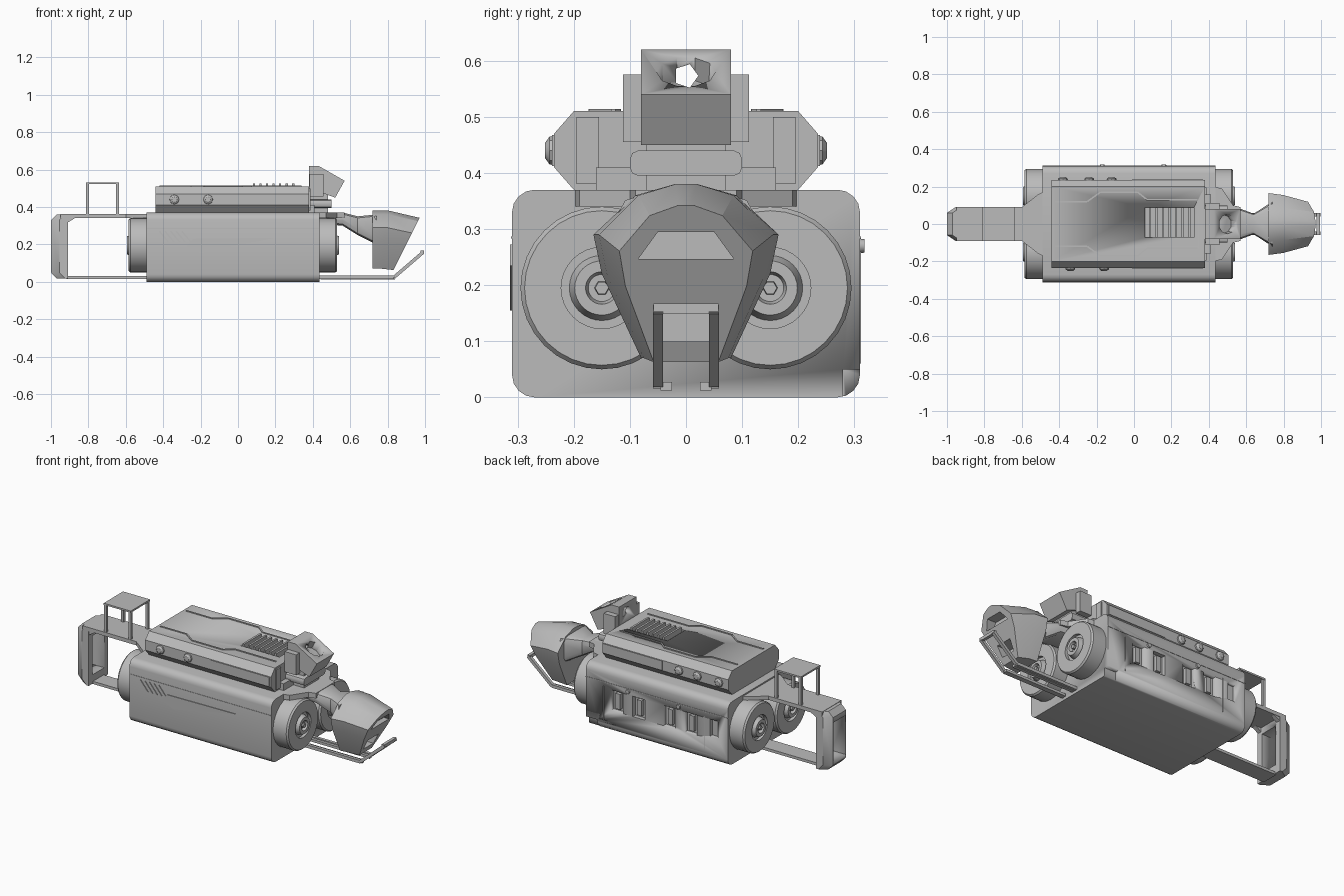
import bpy, bmesh, math
from mathutils import Vector, Matrix

old = bpy.data.objects.get("Cube")
if old:
    bpy.data.objects.remove(old)

GREY = (0.5, 0.5, 0.5, 1)
mat = bpy.data.materials.new("light_grey")
mat.use_nodes = True
mat.diffuse_color = GREY
mat.node_tree.nodes["Principled BSDF"].inputs["Base Color"].default_value = GREY

# Shared dimensions
REAR, FRONT, SIDE, DECK = -0.49, 0.435, 0.31, 0.37
POD_REAR, POD_FRONT, POD_SIDE, POD_TOP = -0.44, 0.38, 0.235, 0.51
WHEEL_Z, WHEEL_Y, WHEEL_R, WHEEL_DEPTH = 0.195, 0.15, 0.145, 0.095
TAIL_END, TAIL_INNER, TAIL_SIDE = -1, -0.91, 0.09
THIN = 0.008


def select(ob):
    bpy.ops.object.select_all(action='DESELECT')
    ob.select_set(True)
    bpy.context.view_layer.objects.active = ob


def loft(name, rings):
    """Skin closed rings of equal length and cap both ends."""
    bm = bmesh.new()
    loops = [[bm.verts.new(point) for point in ring] for ring in rings]
    for a, b in zip(loops, loops[1:]):
        for i in range(len(a)):
            bm.faces.new((a[i - 1], a[i], b[i], b[i - 1]))
    bm.faces.new(loops[0])
    bm.faces.new(loops[-1])
    bmesh.ops.recalc_face_normals(bm, faces=bm.faces)
    mesh = bpy.data.meshes.new(name)
    bm.to_mesh(mesh)
    bm.free()
    mesh.materials.append(mat)
    ob = bpy.data.objects.new(name, mesh)
    bpy.context.collection.objects.link(ob)
    select(ob)
    bpy.ops.object.shade_smooth_by_angle(angle=math.radians(30))
    return ob


def prism(name, axis, outline, start, end):
    """Extrude a flat outline along one axis."""
    k = 'xyz'.index(axis)
    return loft(name, [[p[:k] + (t,) + p[k:] for p in outline] for t in (start, end)])


def box(name, left, right, near, far, low, high):
    return prism(name, 'z', [(left, near), (right, near), (right, far), (left, far)], low, high)


def slab(name, left, right, half_width, low, high):
    return box(name, left, right, -half_width, half_width, low, high)


def block(name, centre, size):
    """Cube of one size around a point, stretched per axis."""
    (x, y, z), (w, d, h) = centre, size
    return box(name, x - w / 2, x + w / 2, y - d / 2, y + d / 2, z - h / 2, z + h / 2)


def beams(name, path, thick):
    """Chain of square bars along a path."""
    for start, end in zip(path, path[1:]):
        p, q = Vector(start), Vector(end)
        turn = (q - p).to_track_quat('Z', 'Y')
        rim = [turn @ Vector((a * thick / 2, b * thick / 2, 0)) for a, b in ((1, 1), (-1, 1), (-1, -1), (1, -1))]
        loft(name, [[c + corner for corner in rim] for c in (p, q)])


def lathe(name, at, direction, steps, seg):
    """Turned part: steps are (distance, radius) along a direction."""
    turn = Matrix.Translation(at) @ Vector(direction).to_track_quat('Z', 'Y').to_matrix().to_4x4()
    angles = [i * math.tau / seg for i in range(seg)]
    return loft(name, [[turn @ Vector((r * math.cos(a), r * math.sin(a), t)) for a in angles] for t, r in steps])


def mirrored(half):
    return half + [(-y, z) for y, z in reversed(half)]


def rounded(side, low, high, round_y, round_z, steps):
    """Upright section with rounded or, at one step, bevelled corners."""
    half = []
    for sign, z in ((-1, low + round_z), (1, high - round_z)):
        arc = [i / steps * math.pi / 2 for i in range(steps + 1)]
        for a in (arc if sign > 0 else arc[::-1]):
            half.append((side - round_y + round_y * math.cos(a), z + sign * round_z * math.sin(a)))
    return mirrored(half)


def cut(ob, cutter):
    cutter.hide_render = True
    mod = ob.modifiers.new("cut", 'BOOLEAN')
    mod.operation, mod.solver, mod.object = 'DIFFERENCE', 'EXACT', cutter
    select(ob)
    bpy.ops.object.modifier_apply(modifier=mod.name)
    bpy.data.objects.remove(cutter)


# Main body with rounded long edges
body = prism("body", 'x', rounded(SIDE, 0, DECK, 0.04, 0.04, 4), REAR, FRONT)
for side in (-SIDE, SIDE):
    beams("side_seam", [(REAR, side, 0.285), (FRONT, side, 0.285)], THIN / 2)

# Recessed bays on the back side, each with a small fitting
for x in (-0.25, -0.11, 0.09, 0.23):
    cut(body, block("bay_cutter", (x, SIDE, 0.19), (0.08, 0.05, 0.12)))
    block("bay_fitting", (x, SIDE - 0.02, 0.19), (0.03, 0.03, 0.09))
cut(body, block("rear_bay_cutter", (-0.4, SIDE, 0.2), (0.05, 0.04, 0.1)))
cut(body, block("lower_notch_cutter", (0.4, SIDE, 0), (0.08, 0.06, 0.1)))
for x in (-0.17, 0.16):
    lathe("round_button", (x, SIDE, 0.27), (0, 1, 0), [(-THIN, 0.014), (THIN, 0.012)], 12)
    block("panel_seam", (x * 2, SIDE, 0.16), (THIN / 2, THIN / 2, 0.2))

# Tapered trim plate and slanted marks on the front side
prism("trim_plate", 'y', [(-0.28, 0.19), (-0.24, 0.23), (0.2, 0.235), (-0.2, 0.155)], -SIDE - THIN / 2, -SIDE)
for i in range(5):
    x = -0.42 + i * 0.03
    beams("slanted_mark", [(x, -SIDE, 0.27), (x + 0.05, -SIDE, 0.21)], THIN)

# Drum wheels at both ends
for end, x in ((-1, REAR), (1, FRONT)):
    for y in (-WHEEL_Y, WHEEL_Y):
        R, D = WHEEL_R, WHEEL_DEPTH
        lathe("wheel", (x, y, WHEEL_Z), (end, 0, 0), [
            (-D / 4, R), (D * 0.9, R), (D, R * 0.95), (D, R / 2), (D * 0.8, R / 2),
            (D * 0.8, R * 0.4), (D * 1.1, R / 3), (D * 1.1, R / 5), (D * 0.9, R / 6)], 32)
        lathe("wheel_bolt", (x, y, WHEEL_Z), (end, 0, 0), [(D / 2, R / 9), (D * 1.1, R / 12)], 6)

# Upper pod with bevelled sides
pod = prism("pod", 'x', rounded(POD_SIDE, DECK, POD_TOP, 0.035, 0.04, 1), POD_REAR, POD_FRONT)
POD_MID = (DECK + POD_TOP) / 2
for side, places in ((-1, (-0.34, -0.16)), (1, (-0.38, -0.24, -0.12))):
    for x in places:
        lathe("pod_socket", (x, side * POD_SIDE, POD_MID), (0, side, 0),
              [(-THIN, 0.027), (THIN, 0.025), (THIN * 2, 0.014)], 8)
for side in (-1, 1):
    block("pod_side_panel", (0.18, side * POD_SIDE, POD_MID), (0.38, THIN, 0.055))
    block("pod_end_panel", (POD_FRONT, side * 0.175, POD_MID), (THIN * 2, 0.04, 0.12))
    # Zigzag ridges on the pod roof
    zigzag = [(-0.42, 0.12), (-0.25, 0.12), (-0.18, 0.17), (0.02, 0.17), (0.07, 0.13), (0.34, 0.13)]
    beams("roof_ridge", [(x, side * y, POD_TOP) for x, y in zigzag], THIN)

# Roof vent
cut(pod, block("vent_cutter", (0.19, THIN, POD_TOP), (0.26, 0.16, 0.03)))
for i in range(7):
    block("vent_slat", (0.085 + i * 0.035, THIN, POD_TOP), (0.012, 0.16, 0.03))

# Sensor box on its pedestal, with a lens recess and sight hole
sensor = prism("sensor_box", 'y', [(POD_FRONT, 0.62), (0.43, 0.62), (0.57, 0.54), (0.52, 0.45), (POD_FRONT, 0.5)],
               -0.08, 0.08)
cut(sensor, lathe("lens_cutter", (0.5, 0, 0.58), (0.5, 0, 0.87), [(-0.045, 0.05), (0.04, 0.055)], 10))
cut(sensor, lathe("sight_cutter", (0.3, 0, 0.573), (1, 0, 0), [(0, 0.022), (0.25, 0.022)], 5))
for side in (-1, 1):
    block("sensor_bracket", (0.42, side * 0.095, 0.515), (0.075, 0.035, 0.12))
slab("sensor_pedestal", POD_FRONT, 0.48, 0.07, DECK, 0.5)
slab("pedestal_foot", POD_FRONT, 0.41, 0.16, DECK - THIN, 0.41)
prism("front_plate", 'x', rounded(0.1, 0.395, 0.44, 0.015, 0.015, 2), POD_FRONT, 0.5)

# Neck shoulder and neck
prism("neck_shoulder", 'z', mirrored([(0.2, 0.42), (0.19, 0.47), (0.1, 0.53), (0.09, 0.57)]), 0.34, DECK)
bpy.context.object.data.transform(Matrix(((0, 1, 0, 0), (1, 0, 0, 0), (0, 0, 1, 0), (0, 0, 0, 1))))
bpy.context.object.data.flip_normals()
loft("neck", [[(x, y, z) for y, z in rounded(width, low, high, width / 3, 0.03, 2)] for x, width, low, high in (
    (FRONT, 0.09, 0.31, DECK), (0.56, 0.085, 0.3, DECK), (0.64, 0.055, 0.25, 0.35), (0.74, 0.12, 0.2, 0.36))])

# Head: faceted shell with a sloping face, visor slit and lower mouth
outline = mirrored([(0.08, 0.07), (0.15, 0.22), (0.165, 0.29), (0.09, 0.36), (0.02, 0.38)])
head = loft("head", [
    [(0.72, y, z) for y, z in outline],
    [(0.76 + z / 8, y * 0.94, z) for y, z in outline],
    [(0.8 + z * 0.45, y * 0.72, z * 0.9) for y, z in outline]])
cut(head, prism("visor_cutter", 'x', mirrored([(0.085, 0.247), (0.05, 0.295)]), 0.89, 1))
cut(head, prism("mouth_cutter", 'x', mirrored([(0.045, 0.1), (0.05, 0.16)]), 0.8, 1))

# Front bumper: two rails joined by a bar at the raised end
for y in (-0.05, 0.05):
    beams("bumper_rail", [(FRONT, y, 0.025), (0.835, y, 0.025), (0.99, y, 0.158)], 0.018)
    block("bumper_foot", (0.64, y * 0.7, 0.02), (0.4, 0.02, 0.015))
block("bumper_bar", (0.985, 0, 0.158), (0.018, 0.115, 0.018))

# Tail frame: top arm with a flared root, slotted end column and lower strut
slab("tail_arm", -0.95, REAR, TAIL_SIDE, 0.34, DECK - THIN)
for side in (-1, 1):
    prism("arm_root", 'z', [(REAR, 0), (-0.6, 0), (-0.6, side * TAIL_SIDE), (-0.51, side * 0.16),
                            (REAR, side * 0.17)], 0.34, DECK - THIN)
rings = []
for y, inset in ((-TAIL_SIDE, 0.045), (-0.06, 0), (0.06, 0), (TAIL_SIDE, 0.045)):
    edge = TAIL_END + inset
    rings.append([(x, y, z) for x, z in (
        (TAIL_INNER, 0.018), (edge + 0.03, 0.018), (edge, 0.05),
        (edge, 0.33), (edge + 0.03, 0.36), (TAIL_INNER, 0.36))])
column = loft("tail_column", rings)
cut(column, slab("slot_cutter", -1.1, -0.85, 0.055, 0.07, 0.3))
slab("lower_strut", TAIL_INNER - THIN, REAR, 0.05, 0.014, 0.03)
for y in (-0.075, 0.075):
    beams("arm_gusset", [(-0.93, y, 0.32), (-0.88, y, 0.35)], 0.025)

# Small stand on the tail arm
slab("stand_top", -0.812, -0.636, TAIL_SIDE, 0.522, 0.532)
for x in (-0.804, -0.645):
    for y in (-0.08, 0.08):
        block("stand_post", (x, y, 0.44), (0.016, 0.016, 0.17))
